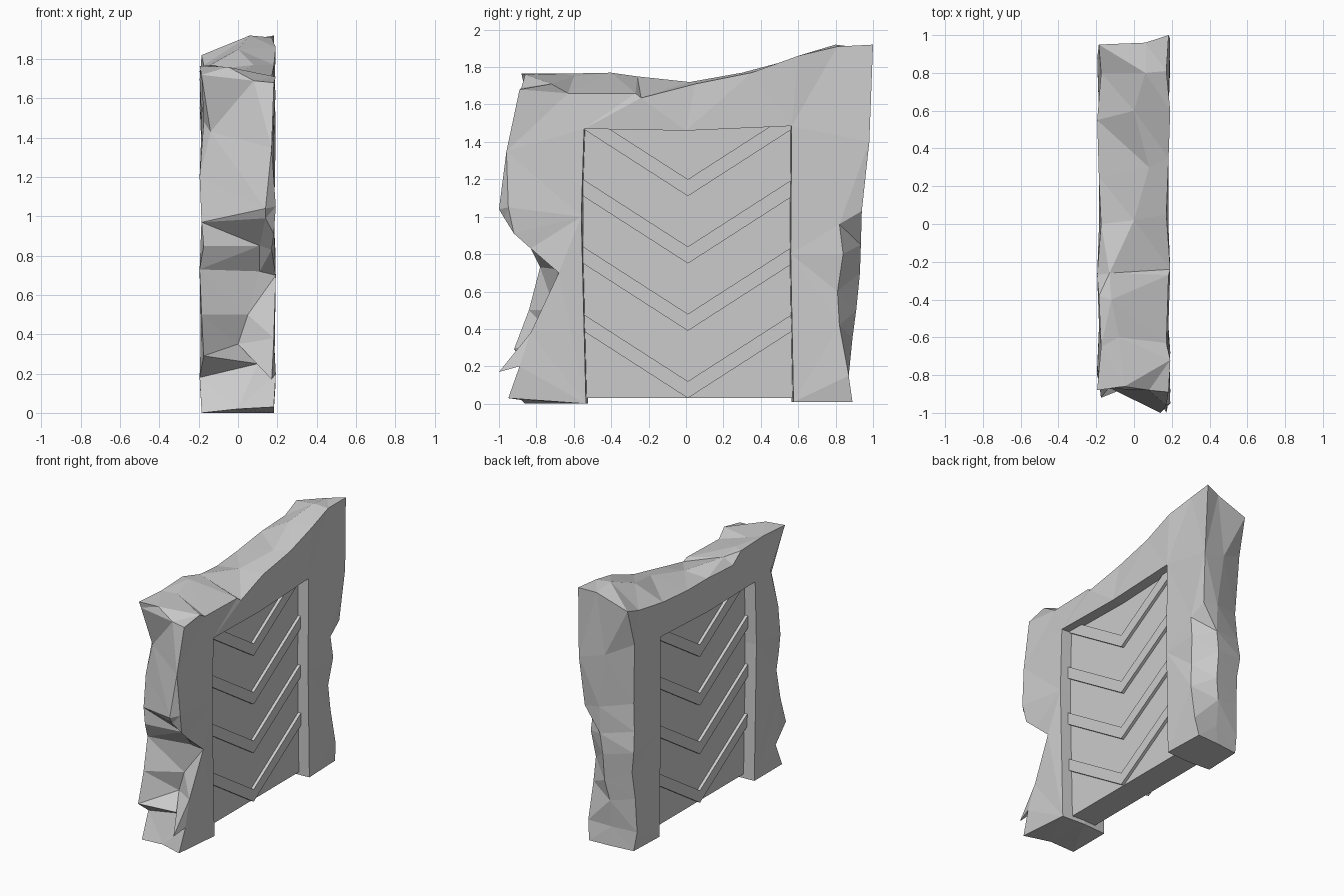
import bpy, bmesh, math

if "Cube" in bpy.data.objects:
    bpy.data.objects.remove(bpy.data.objects["Cube"])

def make_object(name, bm):
    bmesh.ops.recalc_face_normals(bm, faces=bm.faces)
    mesh = bpy.data.meshes.new(name)
    bm.to_mesh(mesh)
    bm.free()
    obj = bpy.data.objects.new(name, mesh)
    bpy.context.collection.objects.link(obj)
    return obj

def skin(name, loops):
    """Closed solid through a series of equal-length point loops."""
    bm = bmesh.new()
    rings = [[bm.verts.new(p) for p in loop] for loop in loops]
    n = len(rings[0])
    for a, b in zip(rings, rings[1:]):
        for i in range(n):
            j = (i + 1) % n
            bm.faces.new((a[i], a[j], b[j], b[i]))
    bm.faces.new(rings[0])
    bm.faces.new(rings[-1])
    bmesh.ops.recalc_face_normals(bm, faces=bm.faces)
    bmesh.ops.triangulate(bm, faces=bm.faces[:])
    return make_object(name, bm)

def prism(name, outline, half):
    return skin(name, [[(x, y, z) for y, z in outline] for x in (half, -half)])

# Craggy outer outlines (front foot, over the top, down to the back foot)
right_edge = [(-.95, .03), (-.89, .20), (-1, .17), (-.83, .38), (-.68, .70), (-.83, .83),
              (-.92, .91), (-.95, 1.05), (-.96, 1.35), (-.89, 1.68), (-.72, 1.71),
              (-.63, 1.66), (-.27, 1.66), (-.24, 1.635), (.05, 1.71), (.35, 1.77),
              (.6, 1.86), (.81, 1.91), (1, 1.92), (.98, 1.4), (.94, 1.03), (.82, .96),
              (.84, .80), (.81, .60), (.82, .42), (.87, .15), (.89, .01)]
ridge = [(0, -.88, .02), (.1, -.81, .25), (0, -.69, .35), (.05, -.7, .5), (.11, -.7, .72),
         (.11, -.8, .85), (.14, -.97, .99), (.14, -1, 1.04), (-.14, -.80, 1.43),
         (.08, -.88, 1.69), (-.05, -.86, 1.76), (-.08, -.6, 1.75), (-.12, -.4, 1.77),
         (-.13, -.26, 1.75), (0, .02, 1.72), (.08, .3, 1.77), (0, .6, 1.85),
         (.06, .8, 1.92), (.06, .96, 1.9), (0, .95, 1.45), (.05, .94, 1.05),
         (.05, .935, .85), (.03, .93, .7), (.03, .91, .5), (0, .89, .35),
         (0, .87, .15), (0, .88, .01)]
left_edge = [(-.86, 0), (-.77, .18), (-.92, .29), (-.84, .5), (-.78, .73), (-.84, .85),
             (-.84, .97), (-.80, 1.2), (-.74, 1.48), (-.87, 1.72), (-.88, 1.765),
             (-.65, 1.765), (-.38, 1.765), (-.27, 1.70), (0, 1.70), (.25, 1.71),
             (.55, 1.74), (.8, 1.77), (.95, 1.82), (.88, 1.55), (.86, 1.1), (.87, .9),
             (.89, .75), (.88, .6), (.86, .4), (.85, .15), (.86, .01)]
# Doorway outline, closing each loop into an arch
doorway = [(.575, .01), (.56, .8), (.565, 1.485), (0, 1.46), (-.545, 1.47), (-.56, 1), (-.535, 0)]

def side(edge, x):
    sign = math.copysign(1, x)
    return [(x + sign * .012 * math.sin(2.1 * i), y, z) for i, (y, z) in enumerate(edge)] \
        + [(x, y, z) for y, z in doorway]

skin("rock_frame", [side(right_edge, .182),
                    ridge + [(0, y * .98, z) for y, z in doorway],
                    side(left_edge, -.185)])

# Recessed door slab
mid, half_w = .01, .56
prism("door_panel", [(mid - half_w, .03), (mid + half_w, .03),
                     (mid + half_w, 1.49), (mid - half_w, 1.49)], .10)

# Raised V bands running through both faces of the door
for k in range(4):
    low = .03 + .36 * k
    prism(f"chevron_band_{k + 1}",
          [(mid, low), (mid + half_w, low + .36), (mid + half_w, low + .45),
           (mid, low + .09), (mid - half_w, low + .45), (mid - half_w, low + .36)], .122)
